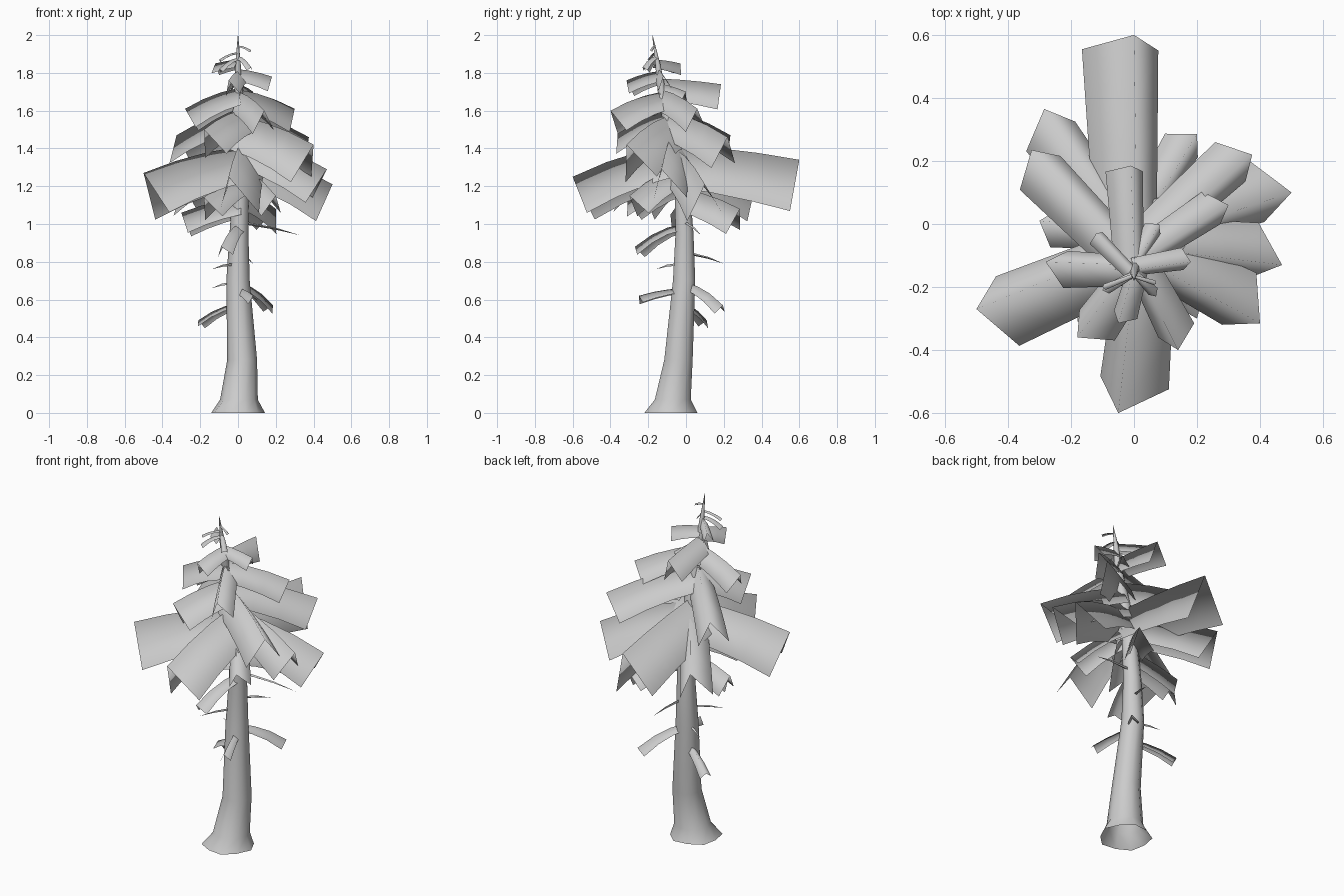
import bpy, math
from mathutils import Vector, Matrix

if "Cube" in bpy.data.objects:
    bpy.data.objects.remove(bpy.data.objects["Cube"])

# trunk stations: z, x, y, radius
TRUNK = [(0, -0.005, -0.08, 0.142), (0.07, 0.005, -0.07, 0.1), (0.28, 0.022, -0.04, 0.079),
         (0.7, 0.0, -0.01, 0.062), (0.95, 0.005, -0.008, 0.05), (1.2, 0.015, -0.02, 0.042),
         (1.45, 0.01, -0.07, 0.035), (1.65, 0.005, -0.12, 0.026), (1.85, 0.0, -0.15, 0.014),
         (2.0, 0.0, -0.178, 0.001)]


def trunk_at(z):
    for a, b in zip(TRUNK, TRUNK[1:]):
        if z <= b[0]:
            t = (z - a[0]) / (b[0] - a[0])
            return Vector((a[1] + (b[1] - a[1]) * t, a[2] + (b[2] - a[2]) * t, z))
    return Vector(TRUNK[-1][1:3] + (z,))


def make(name, verts, faces, angle=50):
    me = bpy.data.meshes.new(name)
    me.from_pydata(verts, [], faces)
    ob = bpy.data.objects.new(name, me)
    bpy.context.collection.objects.link(ob)
    bpy.context.view_layer.objects.active = ob
    ob.select_set(True)
    bpy.ops.object.shade_smooth_by_angle(angle=math.radians(angle))
    ob.select_set(False)
    return ob


# trunk with flared, slightly lumpy foot
N = 10
verts, faces = [], []
for k, (z, x, y, r) in enumerate(TRUNK):
    for i in range(N):
        a = 2 * math.pi * i / N
        rr = r * (1 + (0.04 * math.cos(5 * a) if k == 0 else 0))
        verts.append((x + rr * math.cos(a), y + rr * math.sin(a), z))
for k in range(len(TRUNK) - 1):
    for i in range(N):
        j = (i + 1) % N
        faces.append((k * N + i, k * N + j, (k + 1) * N + j, (k + 1) * N + i))
make("trunk", verts, faces)


def frond(name, tip, half, rise=None, roll=10, drop=2.1, taper=0.8, sag=0.55):
    """Drooping bough: an open, roof-shaped sheet running out from the trunk."""
    tip = Vector(tip)
    length = (tip - trunk_at(tip.z)).length
    rise = 0.3 * length if rise is None else rise
    root = trunk_at(min(tip.z + rise, 1.98))
    out = Vector((tip.x - root.x, tip.y - root.y, 0))
    flat = out.length
    out.normalize()
    across = Vector((-out.y, out.x, 0))
    verts, faces, segs = [], [], 3
    dz = tip.z - root.z
    for k in range(segs + 1):
        t = k / segs
        p = root.lerp(tip, t)
        p.z = root.z + dz * ((1 - sag) * t + sag * t * t)
        tan = (out * flat + Vector((0, 0, dz * (1 - sag + 2 * sag * t)))).normalized()
        rot = Matrix.Rotation(math.radians(roll), 3, tan)
        up = tan.cross(across)
        w = half * (taper + (1 - taper) * t)
        verts += [p + rot @ (across * w - up * w * drop), p,
                  p + rot @ (-across * w - up * w * drop)]
    for k in range(segs):
        a = 3 * k
        faces += [(a, a + 3, a + 4, a + 1), (a + 1, a + 4, a + 5, a + 2)]
    make(name, verts, faces, 180)


# foliage boughs: tip, half width, rise to the root
BOUGHS = [
    ((0.0, 0.6, 1.34), 0.123, 0.08), ((-0.5, -0.27, 1.27), 0.118, 0.14),
    ((-0.05, -0.6, 1.25), 0.112, 0.17), ((0.5, 0.1, 1.21), 0.1, 0.19),
    ((0.47, -0.13, 1.29), 0.092, 0.18), ((0.4, -0.315, 1.42), 0.1, 0.15),
    ((0.375, 0.22, 1.46), 0.08, None), ((-0.285, 0.365, 1.2), 0.092, 0.16),
    ((-0.325, 0.235, 1.47), 0.085, None), ((0.2, 0.285, 1.08), 0.065, None),
    ((0.3, 0.06, 1.61), 0.06, None), ((-0.01, 0.185, 1.74), 0.06, 0.03),
    ((-0.28, -0.12, 1.61), 0.06, 0.11), ((0.18, -0.12, 1.78), 0.036, 0.04),
    ((-0.05, -0.315, 1.76), 0.04, 0.05), ((0.14, -0.4, 1.6), 0.062, 0.1),
    ((-0.18, -0.36, 1.5), 0.075, 0.1), ((-0.3, 0.01, 1.06), 0.06, 0.08),
    ((-0.12, -0.03, 1.85), 0.028, 0.02), ((0.08, 0.0, 1.7), 0.03, 0.04),
    ((0.2, -0.3, 1.15), 0.06, 0.15), ((-0.18, -0.31, 1.14), 0.06, 0.12),
]
for i, (tip, half, rise) in enumerate(BOUGHS):
    frond(f"bough_{i + 1}", tip, half, rise)

# narrow sagging boughs low on the trunk and tiny ones near the crown
SMALL = [
    ((-0.21, 0.11, 0.49), 0.032, 0.09), ((0.185, 0.195, 0.57), 0.036, 0.12),
    ((0.08, -0.25, 0.62), 0.03, 0.04), ((-0.09, -0.27, 0.88), 0.045, 0.12),
    ((-0.1, -0.21, 1.82), 0.016, 0.06), ((0.07, -0.23, 1.83), 0.018, 0.06),
    ((-0.1, -0.2, 1.87), 0.01, 0.04), ((0.07, -0.19, 1.92), 0.008, 0.025),
]
for i, (tip, half, rise) in enumerate(SMALL):
    frond(f"small_bough_{i + 1}", tip, half, rise, drop=1.4, taper=0.6, sag=0.8)


def twig(name, tip, rise):
    """Bare, tapering three-sided dead twig."""
    tip = Vector(tip)
    root = trunk_at(tip.z + rise)
    d = (tip - root).normalized()
    s = d.cross(Vector((0, 0, 1))).normalized()
    u = s.cross(d)
    verts = []
    for t, r in ((0, 0.009), (0.6, 0.006)):
        p = root.lerp(tip, t) + Vector((0, 0, 0.012 * t))
        verts += [p + (s * math.cos(a) + u * math.sin(a)) * r for a in (0, 2.09, 4.19)]
    verts.append(tip)
    faces = [f for i in range(3) for f in
             ((i, (i + 1) % 3, 3 + (i + 1) % 3, 3 + i), (3 + i, 3 + (i + 1) % 3, 6))]
    make(name, verts, faces)


TWIGS = [((0.33, 0.08, 0.94), 0.07), ((-0.14, -0.16, 0.76), 0.03), ((0.08, 0.2, 0.79), 0.06),
         ((-0.14, 0.06, 0.66), 0.03)]
for i, (tip, rise) in enumerate(TWIGS):
    twig(f"twig_{i + 1}", tip, rise)
